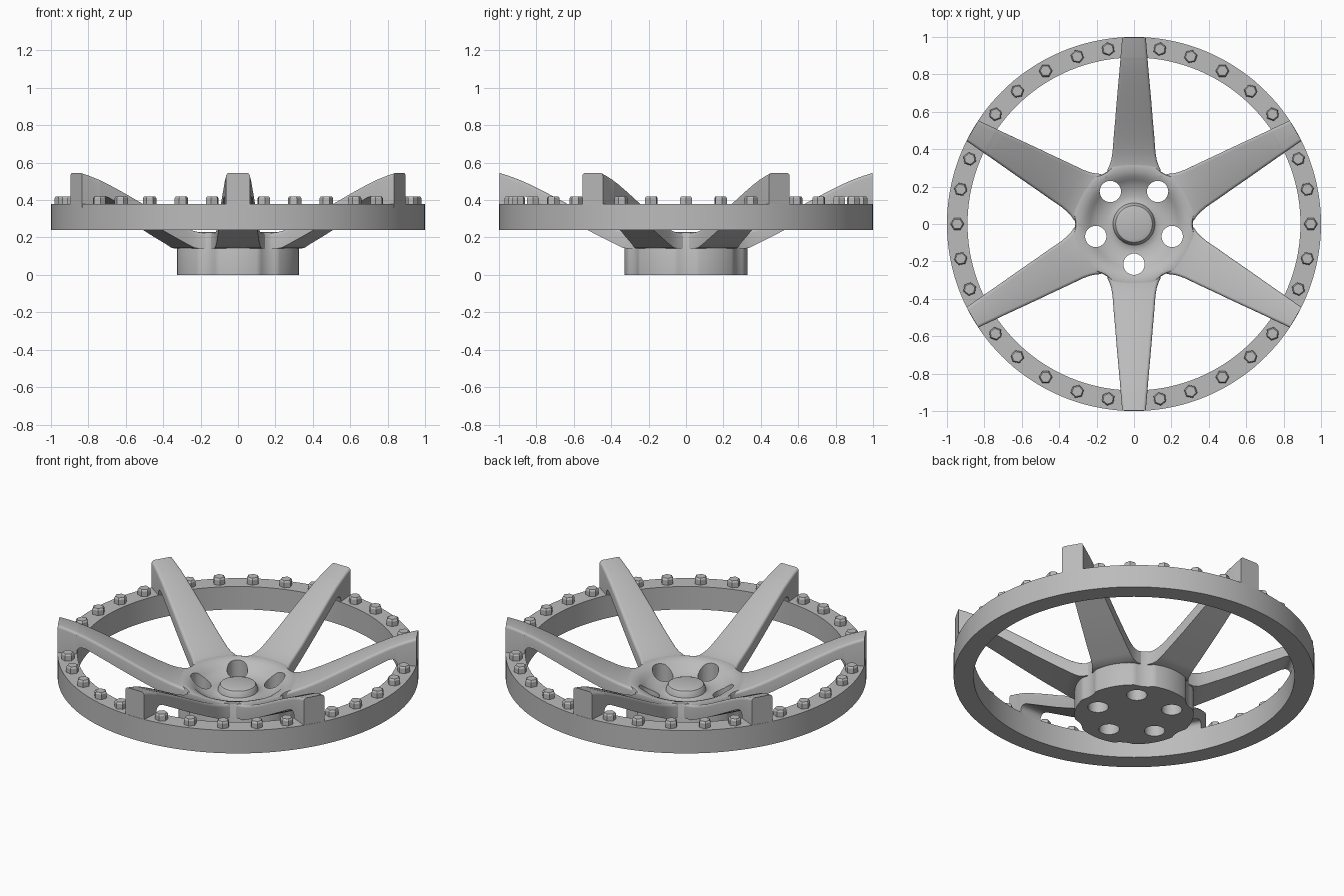
import bpy, bmesh, math
from mathutils import Matrix

cube = bpy.data.objects.get("Cube")
if cube:
    bpy.data.objects.remove(cube, do_unlink=True)

metal = bpy.data.materials.new("grey_metal")
metal.use_nodes = True
GREY = (0.5, 0.5, 0.5, 1)
metal.diffuse_color = GREY
metal.node_tree.nodes["Principled BSDF"].inputs["Base Color"].default_value = GREY


def finish(bm, name, angle=35):
    bmesh.ops.recalc_face_normals(bm, faces=bm.faces)
    mesh = bpy.data.meshes.new(name)
    bm.to_mesh(mesh)
    bm.free()
    obj = bpy.data.objects.new(name, mesh)
    mesh.materials.append(metal)
    bpy.context.collection.objects.link(obj)
    if angle:
        bpy.ops.object.select_all(action='DESELECT')
        obj.select_set(True)
        bpy.context.view_layer.objects.active = obj
        bpy.ops.object.shade_smooth_by_angle(angle=math.radians(angle))
    return obj


def lathe(bm, profile, steps, closed=False, radius=lambda r, a: r):
    """Turn (r, z) points around z; open profiles get capped ends."""
    rings = []
    for r, z in profile:
        angles = [math.tau * i / steps for i in range(steps)]
        rings.append([bm.verts.new((radius(r, a) * math.cos(a),
                                    radius(r, a) * math.sin(a), z)) for a in angles])
    pairs = list(zip(rings, rings[1:]))
    if closed:
        pairs.append((rings[-1], rings[0]))
    else:
        bm.faces.new(rings[0])
        bm.faces.new(rings[-1])
    for a, b in pairs:
        for i in range(steps):
            j = (i + 1) % steps
            bm.faces.new((a[i], a[j], b[j], b[i]))


# Outer ring
bm = bmesh.new()
lathe(bm, [(0.89, 0.24), (1, 0.24), (1, 0.38), (0.89, 0.38)], 144, closed=True)
finish(bm, "outer_ring")


# Hub with a scallop between each pair of spokes and a dished top
def scalloped(r, a):
    if r < 0.3:
        return r
    step = math.pi / 3
    d = a - step * round(a / step)
    t = r * math.sin(d)
    return r - 0.33 + min(0.33, 0.314 + 5 * t * t)


bm = bmesh.new()
lathe(bm, [(0.33, 0), (0.33, 0.22), (0.326, 0.227), (0.315, 0.23), (0.28, 0.223),
           (0.255, 0.212), (0.235, 0.193), (0.21, 0.175), (0.18, 0.163), (0.15, 0.157),
           (0.125, 0.158), (0.112, 0.165), (0.106, 0.188), (0.098, 0.2), (0.08, 0.206)],
      144, radius=scalloped)
hub = finish(bm, "hub", 0)

# Lug holes
bm = bmesh.new()
for k in range(5):
    a = math.radians(72 * k - 90)
    place = Matrix.Translation((0.215 * math.cos(a), 0.215 * math.sin(a), 0.1))
    bmesh.ops.create_cone(bm, cap_ends=True, segments=32, radius1=0.057,
                          radius2=0.057, depth=0.6, matrix=place)
cutter = finish(bm, "lug_hole_cutter", 0)
cutter.hide_render = True
cutter.hide_set(True)
cut = hub.modifiers.new("lug_holes", 'BOOLEAN')
cut.operation = 'DIFFERENCE'
cut.solver = 'EXACT'
cut.object = cutter
bpy.context.view_layer.objects.active = hub
hub.select_set(True)
bpy.ops.object.modifier_apply(modifier=cut.name)
bpy.data.objects.remove(cutter, do_unlink=True)
bpy.ops.object.select_all(action='DESELECT')
hub.select_set(True)
bpy.ops.object.shade_smooth_by_angle(angle=math.radians(35))

# Spokes: distance out, top height, underside height, half width
STATIONS = [(0.285, 0.224, 0.14, 0.145), (0.31, 0.228, 0.14, 0.132), (0.34, 0.236, 0.145, 0.122),
            (0.38, 0.25, 0.165, 0.115), (0.46, 0.287, 0.205, 0.109), (0.55, 0.334, 0.252, 0.101),
            (0.65, 0.388, 0.307, 0.093), (0.75, 0.441, 0.363, 0.084), (0.84, 0.486, 0.413, 0.076),
            (0.865, 0.497, 0.42, 0.074), (0.88, 0.503, 0.415, 0.073), (0.89, 0.508, 0.4, 0.072),
            (0.893, 0.509, 0.36, 0.072), (0.95, 0.53, 0.36, 0.067), (0.998, 0.545, 0.36, 0.063)]


def spoke(name, angle):
    bm = bmesh.new()
    loops = [[bm.verts.new((r, s * w, z)) for s, z in
              ((-1, low), (1, low), (1, top), (-1, top))] for r, top, low, w in STATIONS]
    bm.faces.new(loops[0])
    bm.faces.new(loops[-1])
    for a, b in zip(loops, loops[1:]):
        for i in range(4):
            j = (i + 1) % 4
            bm.faces.new((a[i], a[j], b[j], b[i]))
    bmesh.ops.recalc_face_normals(bm, faces=bm.faces)
    # Round the two long upper edges
    edges = [bm.edges.get((a[i], b[i])) for a, b in zip(loops, loops[1:]) for i in (2, 3)]
    bmesh.ops.bevel(bm, geom=edges, offset=0.016, segments=4, profile=0.5, affect='EDGES')
    bm.transform(Matrix.Rotation(angle, 4, 'Z'))
    finish(bm, name, 40)


for k in range(6):
    spoke(f"spoke_{k + 1}", math.radians(30 + 60 * k))

# Hexagonal rim bolts, five in each gap
bm = bmesh.new()
for k in range(6):
    for offset in (-21.6, -11.3, 0, 11.3, 21.6):
        turn = Matrix.Rotation(math.radians(60 * k + offset), 4, 'Z')
        spot = turn @ Matrix.Translation((0.945, 0, 0))
        spot = spot @ Matrix.Rotation(math.radians(30), 4, 'Z')
        for r1, r2, z, h in ((0.036, 0.036, 0.39, 0.04), (0.036, 0.029, 0.415, 0.01)):
            bmesh.ops.create_cone(bm, cap_ends=True, segments=6, radius1=r1, radius2=r2,
                                  depth=h, matrix=spot @ Matrix.Translation((0, 0, z)))
finish(bm, "rim_bolts", 25)
